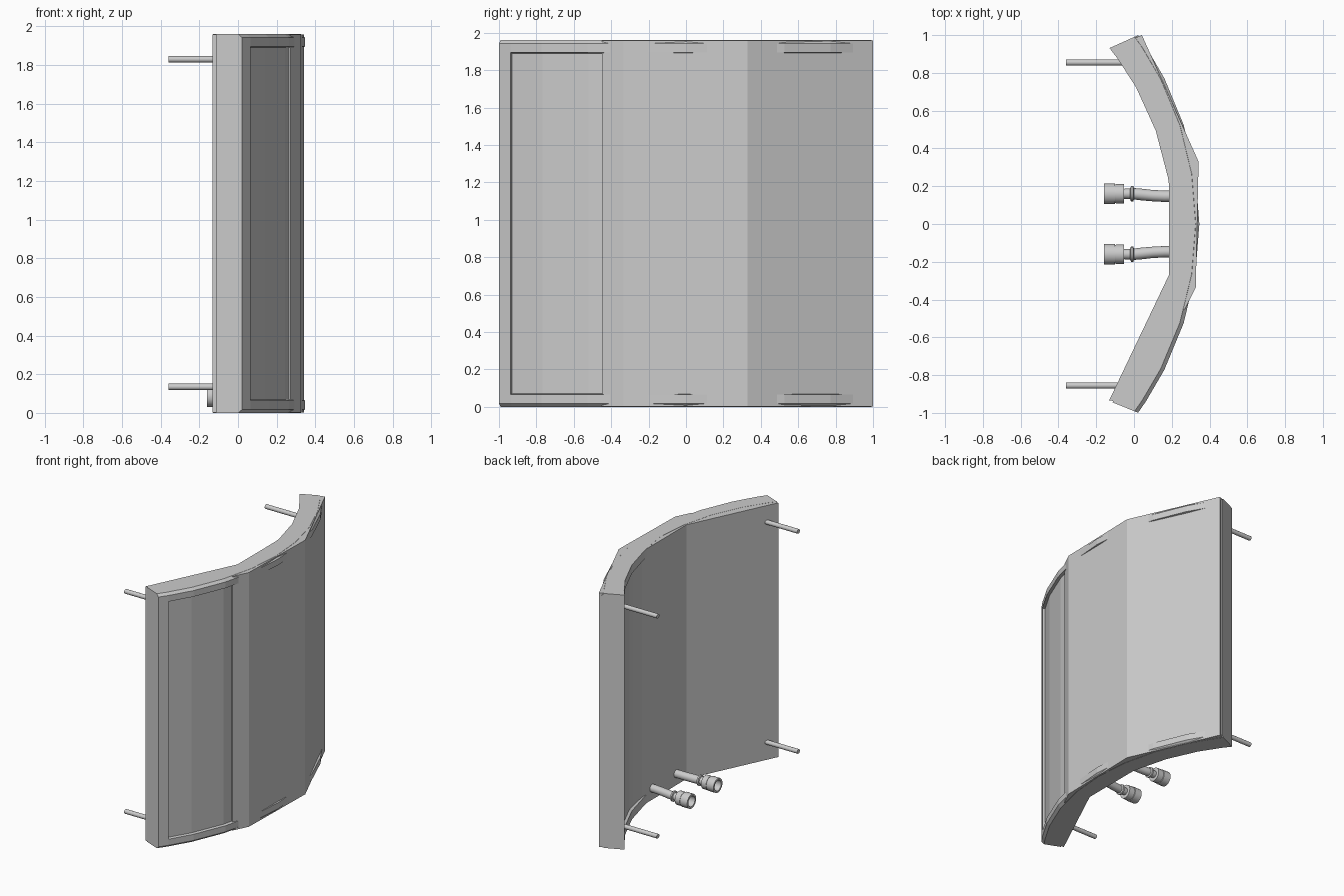
import bpy, bmesh, math
from mathutils import Vector

if "Cube" in bpy.data.objects:
    bpy.data.objects.remove(bpy.data.objects["Cube"])

H = 1.96


def make(name, verts, faces):
    bm = bmesh.new()
    vs = [bm.verts.new(v) for v in verts]
    for f in faces:
        bm.faces.new([vs[i] for i in f])
    bmesh.ops.recalc_face_normals(bm, faces=bm.faces)
    me = bpy.data.meshes.new(name)
    bm.to_mesh(me)
    bm.free()
    ob = bpy.data.objects.new(name, me)
    bpy.context.collection.objects.link(ob)
    return ob


def station(t):
    """Front and back rim points of the curved body, t from -1 to 1."""
    a, b = math.radians(36) * t, math.radians(39) * t
    r = 1.48 if t > .2 else 1.5      # the open back frame stands slightly proud
    front = Vector((-1.354 + 1.7 * math.cos(a), 1.7 * math.sin(a)))
    back = Vector((-1.28 + r * math.cos(b), r * math.sin(b)))
    return front, back


def sweep(name, ts, profile):
    """Sweep a closed (side, inset, z) section along the arc."""
    n, verts, faces = len(profile), [], []
    for t in ts:
        f, b = station(t)
        d = (b - f).normalized()
        for side, inset, z in profile:
            p = f + d * inset if side == 'F' else b - d * inset
            verts.append((p.x, p.y, z))
    for i in range(len(ts) - 1):
        for j in range(n):
            k = (j + 1) % n
            faces.append((i * n + j, i * n + k, (i + 1) * n + k, (i + 1) * n + j))
    faces += [tuple(range(n)), tuple(range((len(ts) - 1) * n, len(ts) * n))]
    return make(name, verts, faces)


def prism(name, pts, z0, z1):
    n = len(pts)
    verts = [(x, y, z) for z in (z0, z1) for x, y in pts]
    faces = [(i, (i + 1) % n, n + (i + 1) % n, n + i) for i in range(n)]
    return make(name, verts, faces + [tuple(range(n)), tuple(range(n, 2 * n))])


def tube(name, rings, seg=16):
    """Round lofted part along -x; rings are (x, y, z, radius)."""
    verts, faces = [], []
    for x, y, z, r in rings:
        for i in range(seg):
            a = math.tau * i / seg
            verts.append((x, y + r * math.cos(a), z + r * math.sin(a)))
    for k in range(len(rings) - 1):
        for i in range(seg):
            j = (i + 1) % seg
            faces.append((k * seg + i, k * seg + j, (k + 1) * seg + j, (k + 1) * seg + i))
    faces += [tuple(range(seg)), tuple(range((len(rings) - 1) * seg, len(rings) * seg))]
    ob = make(name, verts, faces)
    bpy.context.view_layer.objects.active = ob
    ob.select_set(True)
    bpy.ops.object.shade_smooth_by_angle(angle=math.radians(35))
    ob.select_set(False)
    return ob


# curved body with recessed front and back faces
half = [('F', .02, 0), ('F', 0, .018), ('F', 0, .065), ('F', .02, .07)]
back = [('B', .02, .07), ('B', 0, .065), ('B', 0, 0)]
front_side = half + [(s, d, H - z) for s, d, z in reversed(half)]
back_side = [(s, d, H - z) for s, d, z in reversed(back)] + back
sweep('curved_body', [-.93, -.75, -.5, -.25, 0, .25, .5, .75, .93], front_side + back_side)

# end posts closing the frame
post = [('F', .02, 0), ('F', 0, .018), ('F', 0, H - .018), ('F', .02, H), ('B', 0, H), ('B', 0, 0)]
for s in (-1, 1):
    sweep('end_post', [s * .93, s], post)

# flat cover plates, with sloping edges that run down into the open recesses
prism('front_plates', [(.27, -.45), (.327, -.335), (.342, .33), (.042, 1.0), (-.03, .97),
                       (.2, .33), (.2, -.44)], .001, H - .001)
prism('back_plates', [(-.132, -.935), (.185, -.27), (.185, .27), (.155, .42), (.25, .4),
                      (.28, .27), (.28, -.27), (-.03, -.94)], .001, H - .001)

for s in (-1, 1):
    # mounting pins
    for z in (.135, 1.83):
        tube('mounting_pin', [(-.36, s * .855, z, .017), (.02, s * .855, z, .017)], 12)
    # bent pipe with collar
    y = s * .16
    tube('pipe', [(.23, s * .147, .09, .03), (.16, s * .147, .09, .03), (.1, s * .15, .088, .03),
                  (.04, s * .156, .086, .031), (0, y, .085, .03), (-.06, y, .085, .026)])
    tube('pipe_collar', [(0, y, .085, .03), (-.004, y, .085, .04), (-.016, y, .085, .04), (-.02, y, .085, .03)])
    # hollow coupling sleeve
    tube('coupling', [(-.052, y, .085, .052), (-.094, y, .085, .052), (-.095, y, .085, .05),
                      (-.1, y, .085, .05), (-.101, y, .085, .055), (-.16, y, .085, .055),
                      (-.16, y, .085, .04), (-.11, y, .085, .038)], 20)
